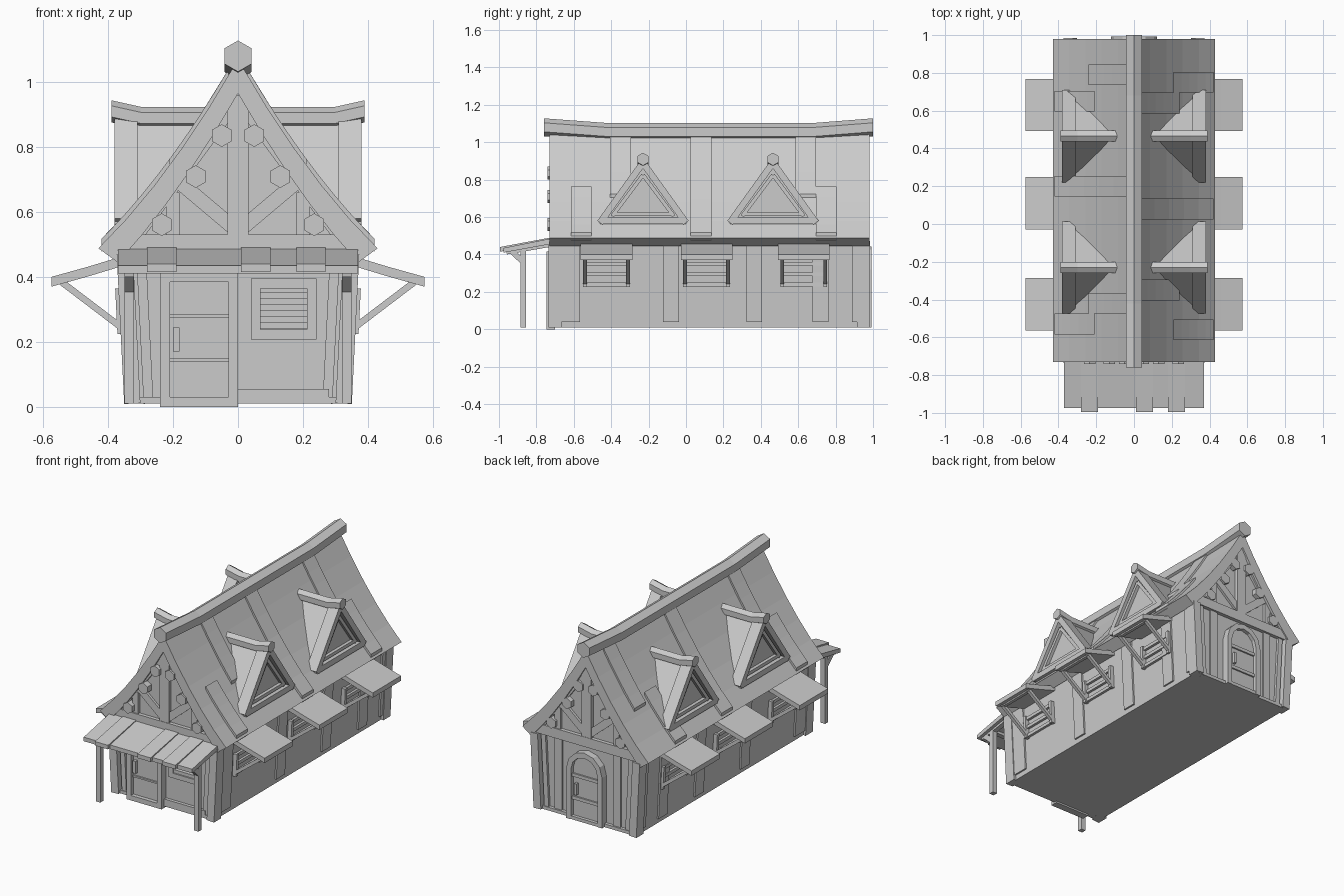
import bpy, bmesh, math
from mathutils import Vector

old = bpy.data.objects.get("Cube")
if old:
    bpy.data.objects.remove(old, do_unlink=True)

GREY = (0.6, 0.6, 0.6, 1)
mat = bpy.data.materials.new("plain grey")
mat.use_nodes = True
mat.diffuse_color = GREY
mat.node_tree.nodes["Principled BSDF"].inputs["Base Color"].default_value = GREY

SIDES = (-1, 1)
ALONG_X, ALONG_Y = Vector((1, 0, 0)), Vector((0, 1, 0))
FRONT, BACK = -0.7, 0.95
FLOOR, EAVE, RIDGE = 0.01, 0.47, 1.07
THIN, THICK = 0.02, 0.03


def finish(name, bm):
    bmesh.ops.recalc_face_normals(bm, faces=bm.faces)
    mesh = bpy.data.meshes.new(name)
    bm.to_mesh(mesh)
    bm.free()
    mesh.materials.append(mat)
    bpy.context.scene.collection.objects.link(bpy.data.objects.new(name, mesh))


def loft(name, rings):
    """Solid through a row of matching closed outlines."""
    bm = bmesh.new()
    rings = [[bm.verts.new(point) for point in ring] for ring in rings]
    for ring, following in zip(rings, rings[1:]):
        for i in range(len(ring)):
            bm.faces.new((ring[i - 1], ring[i], following[i], following[i - 1]))
    bm.faces.new(rings[0])
    bm.faces.new(rings[-1])
    finish(name, bm)


def sweep_y(name, outline, start, end):
    loft(name, [[(x, y, z) for x, z in outline] for y in (start, end)])


def sweep_x(name, outline, start, end):
    loft(name, [[(x, y, z) for y, z in outline] for x in (start, end)])


def box(name, left, right, start, end, low, high):
    sweep_y(name, [(left, low), (right, low), (right, high), (left, high)], start, end)


def beam(name, start, end, width, depth, facing):
    """Straight timber; depth is measured along the facing direction."""
    start, end = Vector(start), Vector(end)
    d = facing.normalized() * depth / 2
    w = (end - start).cross(d).normalized() * width / 2
    loft(name, [(c - w - d, c + w - d, c + w + d, c - w + d) for c in (start, end)])


def hexagon(across, z, radius):
    turns = [i * math.pi / 3 for i in range(6)]
    return [(across + radius * math.sin(t), z + radius * math.cos(t)) for t in turns]


def bent_pole(name, radius, stations, place):
    """Six-sided pole whose height changes along its length."""
    loft(name, [[place(pos, a, z) for a, z in hexagon(0, height, radius)] for pos, height in stations])


def mirror(points, side):
    return [(side * x, z) for x, z in points]


def roof(x):
    return RIDGE - 1.74 * x + 0.9 * x * x


def roof_line(inner, outer, lift):
    """Points of the curved slope, shifted up by lift."""
    steps = 5
    spots = [inner + (outer - inner) * i / steps for i in range(steps + 1)]
    return [(x, roof(x) + lift) for x in spots]


def wall(z):
    return 0.335 + z / 20


# Walls and main roof
walls = [(wall(FLOOR), FLOOR), (wall(EAVE), EAVE)]
sweep_y("house_walls", walls + [(0, 1)] + mirror(walls[::-1], -1), FRONT, BACK)
box("floor_sill", -wall(0), wall(0), FRONT - THIN, BACK + THIN, FLOOR, FLOOR + THIN)
for side in SIDES:
    slab = roof_line(0, 0.43, 0) + roof_line(0, 0.37, -0.105)[::-1]
    sweep_y("roof_slope", mirror(slab, side), FRONT - THICK, BACK + THICK)
bent_pole("ridge_pole", 0.048, [(-0.76, 1.08), (-0.42, 1.055), (0.68, 1.055), (1, 1.08)],
          lambda y, x, z: (x, y, z))

# Raised boards on the roof: full length, upper half and lower half
BOARD_ROWS = {1: {"full": [0.08], "upper": [-0.35, 0.64], "lower": [-0.56, 0.75]},
              -1: {"full": [0.2], "upper": [-0.42, 0.79], "lower": [-0.53, 0.65]}}
REACH = {"full": (THICK, 0.42), "upper": (THICK, 0.24), "lower": (0.21, 0.42)}
for side, rows in BOARD_ROWS.items():
    for kind, places in rows.items():
        plank = roof_line(*REACH[kind], THIN) + roof_line(*REACH[kind], -THIN)[::-1]
        for y in places:
            sweep_y(kind + "_roof_board", mirror(plank, side), y - 0.055, y + 0.055)

# Timber framing on both ends
for end, y in (("front", FRONT), ("back", BACK)):
    def timber(part, x1, z1, x2, z2, width, depth=THICK):
        beam(end + part, (x1, y, z1), (x2, y, z2), width, depth, ALONG_Y)

    timber("_king_post", 0, EAVE, 0, 0.96, 0.065, 0.04)
    timber("_tie_beam", -wall(EAVE), 0.5, wall(EAVE), 0.5, 0.06, 0.045)
    for side in SIDES:
        timber("_gable_brace", 0, 0.54, side * 0.19, 0.7, 0.045)
        timber("_gable_strut", side * 0.2, EAVE, side * 0.2, 0.66, 0.04)
        timber("_rafter", side * 0.36, EAVE, side * THIN, 0.93, 0.05)
        for part, inset, width, depth in (("_corner_post", THIN / 2, 0.05, 0.07),
                                          ("_wall_board", 0.06, THICK, THICK)):
            timber(part, side * (wall(FLOOR) - inset), FLOOR, side * (wall(EAVE) - inset), EAVE,
                   width, depth)

# Purlins run through under the slopes
for side in SIDES:
    for x in (0.05, 0.13, 0.235):
        sweep_y("purlin", hexagon(side * x, roof(x) - 0.15, 0.035), FRONT - 0.04, BACK + THICK)

# Side wall boards, slatted windows and awnings
for side in SIDES:
    def on_wall(y, z, out=0):
        return (side * (wall(z) + out), y, z)

    for y in (-0.69, -0.61, -0.08, 0.365, 0.72, 0.93):
        beam("side_board", on_wall(y, FLOOR + THICK), on_wall(y, EAVE), 0.085, THIN, ALONG_X)
    for y in (-0.425, 0.11, 0.63):
        for edge in (y - 0.115, y + 0.115):
            beam("window_jamb", on_wall(edge, 0.225), on_wall(edge, 0.365), THIN, 0.05, ALONG_X)
            beam("awning_brace", on_wall(edge, 0.235), on_wall(edge, 0.385, 0.19), THIN, THIN, ALONG_Y)
        for z in (0.24, 0.295, 0.35):
            beam("window_slat", on_wall(y - 0.11, z), on_wall(y + 0.11, z), THIN, THICK, ALONG_X)
        beam("awning_rail", on_wall(y - 0.125, 0.38, 0.18), on_wall(y + 0.125, 0.38, 0.18),
             THIN, THIN, ALONG_X)
        top = [(wall(0), EAVE), (0.46, 0.432), (0.575, 0.4)]
        bottom = [(x, z - THICK) for x, z in top[::-1]]
        sweep_y("awning", mirror(top + bottom, side), y - 0.138, y + 0.138)

# Dormers
DORMER_BASE, DORMER_TOP, DORMER_FACE = 0.57, 0.89, 0.345
for side in SIDES:
    face = side * DORMER_FACE
    for y in (-0.23, 0.465):
        gable = [(y - 0.235, DORMER_BASE), (y + 0.235, DORMER_BASE), (y, DORMER_TOP)]
        sweep_x("dormer_body", gable, side * 0.08, face)
        # Outer and inner triangular frames on the gable
        for part, half, low, high, depth in (("dormer", 0.23, DORMER_BASE, DORMER_TOP, 0.07),
                                             ("dormer_inner", 0.165, 0.605, 0.825, 0.04)):
            corners = [(face, y - half, low), (face, y + half, low), (face, y, high)]
            for i in range(3):
                raised = Vector((0, 0, THIN / 2 if i == 1 else 0))
                beam(part + "_frame", Vector(corners[i - 1]) + raised, Vector(corners[i]) + raised,
                     depth / 2, depth, ALONG_X)
        bent_pole("dormer_ridge", 0.034, [(0.09, DORMER_TOP), (0.3, DORMER_TOP), (0.39, DORMER_TOP + THIN)],
                  lambda x, across, z: (side * x, y + across, z))

# Porch
def porch_roof(name, left, right, front, lift):
    """Sloping sheet hung from the front wall."""
    outline = [(FRONT, 0.49 + lift), (front, 0.435 + lift), (front, 0.41 + lift), (FRONT, 0.46 + lift)]
    sweep_x(name, outline, left, right)


porch_roof("porch_roof", -0.37, 0.37, -0.975, 0)
for x in (-0.235, 0.055, 0.225):
    porch_roof("porch_roof_board", x - 0.045, x + 0.045, -0.995, THIN / 4)
POST_Y, POST_TOP = -0.87, 0.43
beam("porch_beam", (-wall(0), POST_Y, POST_TOP), (wall(0), POST_Y, POST_TOP), THICK, THICK, ALONG_Y)
for side in SIDES:
    x = side * wall(0)
    for part, start, end in (("post", (POST_Y, FLOOR), (POST_Y, POST_TOP)),
                             ("rafter", (-0.96, 0.415), (FRONT, 0.46)),
                             ("brace", (POST_Y, 0.36), (-0.935, 0.42))):
        beam("porch_" + part, (x, *start), (x, *end), THICK, THICK, ALONG_X)


def framed_opening(name, left, right, low, high, proud):
    """Four boards around an opening in the front wall."""
    rim = THICK
    for a, b, c, d in ((left, left + rim, low, high), (right - rim, right, low, high),
                       (left + rim, right - rim, low, low + rim),
                       (left + rim, right - rim, high - rim, high)):
        box(name + "_frame", a, b, FRONT - proud, FRONT, c, d)


# Front door and window
framed_opening("front_door", -0.24, 0, 0, 0.415, 0.045)
box("front_door_panel", -0.22, -THIN, FRONT - THIN, FRONT, THIN, 0.4)
for z in (0.14, 0.275):
    box("front_door_strap", -0.21, -THICK, FRONT - THICK, FRONT, z, z + THIN / 2)
box("front_door_handle", -0.2, -0.18, FRONT - 0.04, FRONT, 0.17, 0.245)
box("front_sill_board", 0, 0.28, FRONT - THIN, FRONT, FLOOR, 0.055)
framed_opening("front_window", 0.04, 0.242, 0.208, 0.395, 0.035)
for i in range(4):
    z = 0.25 + 0.037 * i
    beam("front_window_slat", (0.06, FRONT - THIN, z), (0.22, FRONT - THIN, z), THIN, THIN, ALONG_Y)


# Arched back door
def arch(radius):
    turns = [i * math.pi / 6 for i in range(7)]
    curve = [(radius * math.cos(t), 0.32 + radius * math.sin(t)) for t in turns]
    return [(radius, FLOOR)] + curve + [(-radius, FLOOR)]


sweep_y("back_door_frame", arch(0.122) + arch(0.09)[::-1], BACK, BACK + 0.043)
sweep_y("back_door_panel", arch(0.095), BACK, BACK + THIN)
box("back_door_step", -0.09, 0.09, BACK, BACK + 0.04, FLOOR, FLOOR + THIN)
for z in (0.13, 0.27):
    box("back_door_strap", -0.09, 0.09, BACK, BACK + THICK, z, z + THIN)
box("back_door_handle", 0.055, 0.07, BACK, BACK + 0.04, 0.165, 0.235)
for side in SIDES:
    beam("back_wall_board", (side * 0.2, BACK, FLOOR), (side * 0.2, BACK, EAVE), 0.05, THIN, ALONG_Y)
